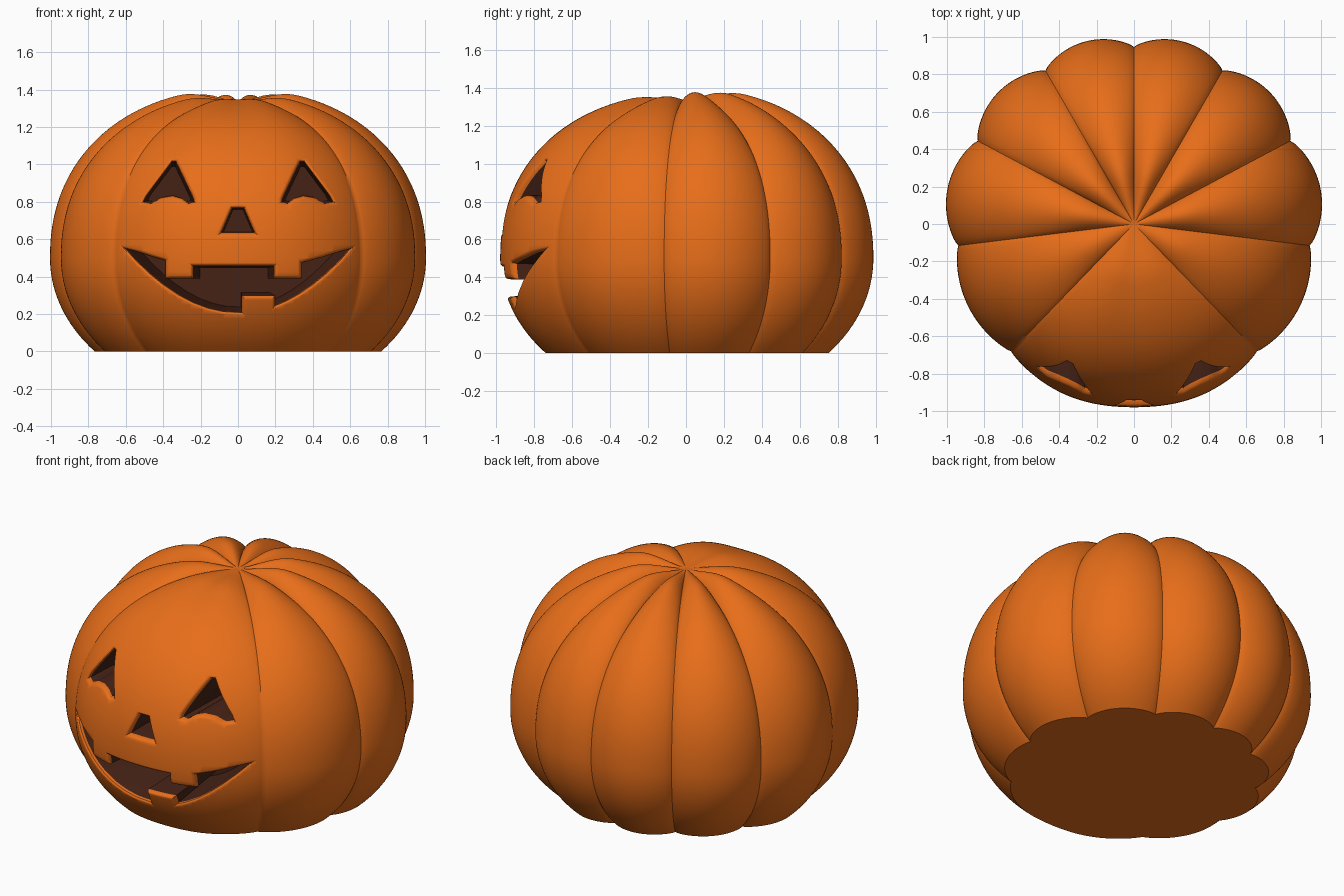
import bpy, bmesh, math
from mathutils import Vector
from mathutils.bvhtree import BVHTree

if "Cube" in bpy.data.objects:
    bpy.data.objects.remove(bpy.data.objects["Cube"])


def material(name, color):
    m = bpy.data.materials.new(name)
    m.diffuse_color = (*color, 1)
    m.use_nodes = True
    m.node_tree.nodes["Principled BSDF"].inputs["Base Color"].default_value = m.diffuse_color
    return m


MATS = [material("orange_skin", (0.80, 0.155, 0.01)), material("dark_inside", (0.06, 0.016, 0.008))]


def make_object(name, bm):
    mesh = bpy.data.meshes.new(name)
    bm.to_mesh(mesh)
    ob = bpy.data.objects.new(name, mesh)
    for m in MATS:
        mesh.materials.append(m)
    bpy.context.collection.objects.link(ob)
    return ob


# Ribs: (start angle, end angle, peak radius) on the right half; left half is mirrored
VALLEY = 0.946
RIBS = [(-134, -46, 1.0), (-46, -7, 0.99), (-7, 28, 1.015), (28, 60, 1.012), (60, 90, 1.01)]


def rib_height(deg):
    if deg > 90:
        deg = 180 - deg                      # mirror left half, -90..90
    for a, b, peak in RIBS:
        if a <= deg <= b:
            t = (deg - a) / (b - a)
            h = (peak - VALLEY) * max(0, math.sin(math.pi * t)) ** 0.75
            if a == -134:                    # broad, slightly flattened face rib
                h -= 0.02 * math.exp(-((t - 0.5) / 0.2) ** 2)
            return h
    return 0


# Pumpkin body: rows from the flat bottom to the pole
def body_point(row, h):
    if row < 20:
        z = 0.5 * row / 20
        return VALLEY * math.sqrt(1 - ((0.5 - z) / 0.75) ** 2) + h, z
    t = math.pi / 2 * (row - 20) / 48
    c, s = math.cos(t), math.sin(t)
    r = VALLEY * c ** (2 / 2.2)
    f = min(1, r / 0.3)
    h *= f * f * (3 - 2 * f)                 # ribs fade into the pole
    return r + h * c, 0.5 + 0.835 * s ** (2 / 2.2) + h * s


bm = bmesh.new()
COLS, ROWS = 360, 68
heights = [rib_height(i - 90) for i in range(COLS)]
rings = []
for row in range(ROWS):
    ring = []
    for i, h in enumerate(heights):
        r, z = body_point(row, h)
        a = math.radians(i - 90)
        ring.append(bm.verts.new((r * math.cos(a), r * math.sin(a), z)))
    rings.append(ring)
pole = bm.verts.new((0, 0, 1.335))
for i in range(COLS):
    j = (i + 1) % COLS
    for lo, hi in zip(rings, rings[1:]):
        bm.faces.new((lo[i], lo[j], hi[j], hi[i]))
    bm.faces.new((rings[-1][i], rings[-1][j], pole))
bm.faces.new(rings[0][::-1])
bm.normal_update()
tree = BVHTree.FromBMesh(bm)
pumpkin = make_object("carved_pumpkin", bm)
bm.free()


# Face outlines, counter-clockwise in (x, z)
def low(x):
    return (x, 0.21 + 0.35 * (x / 0.61) ** 2)


def up(x):
    return (x, 0.435 + 0.125 * (x / 0.61) ** 2)


eye = [(0.235, 0.80), (0.265, 0.793), (0.30, 0.82), (0.35, 0.833), (0.41, 0.823), (0.465, 0.793),
       (0.505, 0.80), (0.49, 0.83), (0.352, 1.015), (0.332, 1.015), (0.24, 0.82)]
nose = [(-0.088, 0.635), (0.088, 0.635), (0.032, 0.765), (-0.032, 0.765)]
mouth = [low(x) for x in (-0.60, -0.54, -0.47, -0.4, -0.32, -0.24, -0.16, -0.08, 0.02)]
mouth += [(0.02, 0.30), (0.20, 0.30)]
mouth += [low(x) for x in (0.20, 0.26, 0.33, 0.4, 0.47, 0.54, 0.60)]
mouth += [up(x) for x in (0.53, 0.46, 0.34)]
mouth += [(0.34, 0.39), (0.19, 0.39), (0.19, 0.455), (-0.24, 0.455), (-0.24, 0.39), (-0.39, 0.39)]
mouth += [up(x) for x in (-0.39, -0.46, -0.53)]
outlines = [eye, [(-x, z) for x, z in reversed(eye)], nose, mouth]


def grown(poly, off):
    pts = [Vector(p) for p in poly]
    out = []
    for i, p in enumerate(pts):
        d1 = (p - pts[i - 1]).normalized()
        d2 = (pts[(i + 1) % len(pts)] - p).normalized()
        n1, n2 = Vector((d1.y, -d1.x)), Vector((d2.y, -d2.x))
        m = (n1 + n2).normalized()
        out.append(p + m * off / max(0.5, m.dot(n1)))
    return out


def dense(poly, base):
    out = []
    for i in range(len(base)):
        j = (i + 1) % len(base)
        n = max(1, round((Vector(base[j]) - Vector(base[i])).length / 0.02))
        out += [Vector(poly[i]).lerp(Vector(poly[j]), k / n) for k in range(n)]
    return out


def surface_y(p):
    hit = tree.ray_cast(Vector((p.x, -2, p.y)), Vector((0, 1, 0)))[0]
    return hit.y if hit else -0.7


# Cutters: rounded lip following the skin, then a tapering dark pocket
cut = bmesh.new()
for poly in outlines:
    loops = []
    for off, depth in ((0.022, None), (0.020, -0.003), (0.010, 0.003), (0.003, 0.012), (0, 0.03)):
        pts = dense(grown(poly, off), poly)
        loops.append([(p.x, -1.3 if depth is None else surface_y(p) + depth, p.y) for p in pts])
    back = max(c[1] for c in loops[-1]) + 0.2
    mid = sum((Vector(p) for p in poly), Vector((0, 0))) / len(poly)
    loops.append([(p.x, back, p.y) for p in (mid + (q - mid) * 0.85 for q in dense(poly, poly))])
    vs = [[cut.verts.new(c) for c in loop] for loop in loops]
    for k, (a, b) in enumerate(zip(vs, vs[1:])):
        for i in range(len(a)):
            j = (i + 1) % len(a)
            cut.faces.new((a[i], a[j], b[j], b[i])).material_index = 1 if k == 4 else 0
    cut.faces.new(vs[0])
    cut.faces.new(vs[-1]).material_index = 1
bmesh.ops.recalc_face_normals(cut, faces=cut.faces)
cutter = make_object("face_cutter", cut)
cut.free()
cutter.hide_render = True

# Carve the face, then smooth
mod = pumpkin.modifiers.new("carve", 'BOOLEAN')
mod.operation = 'DIFFERENCE'
mod.solver = 'EXACT'
mod.object = cutter
bpy.context.view_layer.objects.active = pumpkin
pumpkin.select_set(True)
bpy.ops.object.modifier_apply(modifier=mod.name)
bpy.data.objects.remove(cutter)
bpy.ops.object.shade_smooth_by_angle(angle=math.radians(40))
